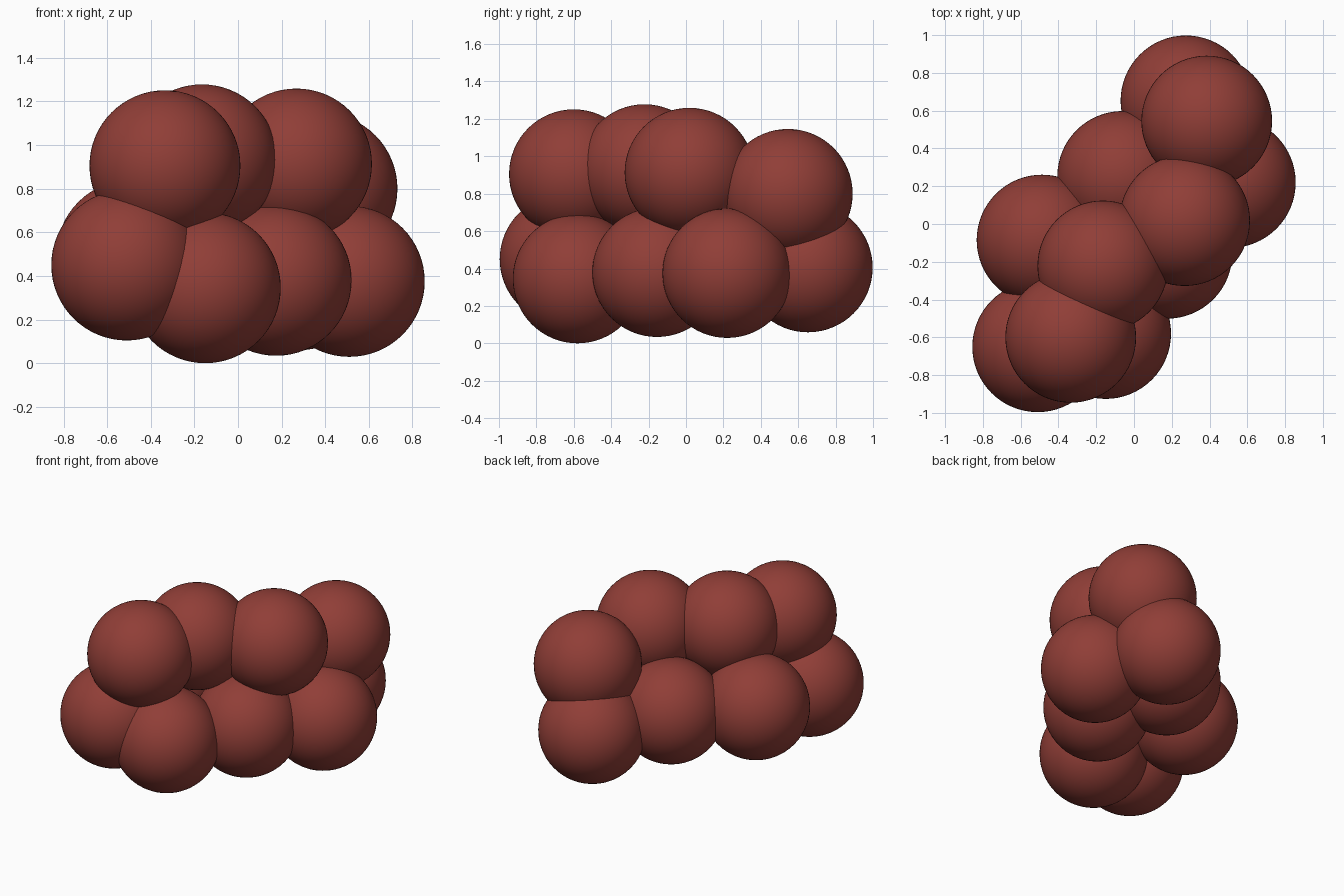
import bpy

if "Cube" in bpy.data.objects:
    bpy.data.objects.remove(bpy.data.objects["Cube"])

R = 0.346

mat = bpy.data.materials.new("dark_red")
mat.diffuse_color = (0.28, 0.048, 0.038, 1)
mat.use_nodes = True
mat.node_tree.nodes["Principled BSDF"].inputs["Base Color"].default_value = mat.diffuse_color


def ball(name, loc):
    bpy.ops.mesh.primitive_uv_sphere_add(segments=64, ring_count=32, radius=R, location=loc)
    ob = bpy.context.object
    ob.name = name
    ob.data.materials.append(mat)
    bpy.ops.object.shade_smooth()


# lower layer: two staggered rows
lower = [
    (-0.51, -0.65, 0.45), (-0.15, -0.58, 0.346), (0.175, -0.155, 0.38),
    (0.51, 0.22, 0.375), (0.275, 0.652, 0.405), (-0.06, 0.252, 0.48),
    (-0.487, -0.085, 0.495),
]
# upper layer: single zigzag row resting on top
upper = [
    (-0.335, -0.60, 0.905), (-0.165, -0.222, 0.932),
    (0.268, 0.018, 0.913), (0.385, 0.545, 0.80),
]

for i, p in enumerate(lower):
    ball(f"lower_ball_{i + 1}", p)
for i, p in enumerate(upper):
    ball(f"upper_ball_{i + 1}", p)
